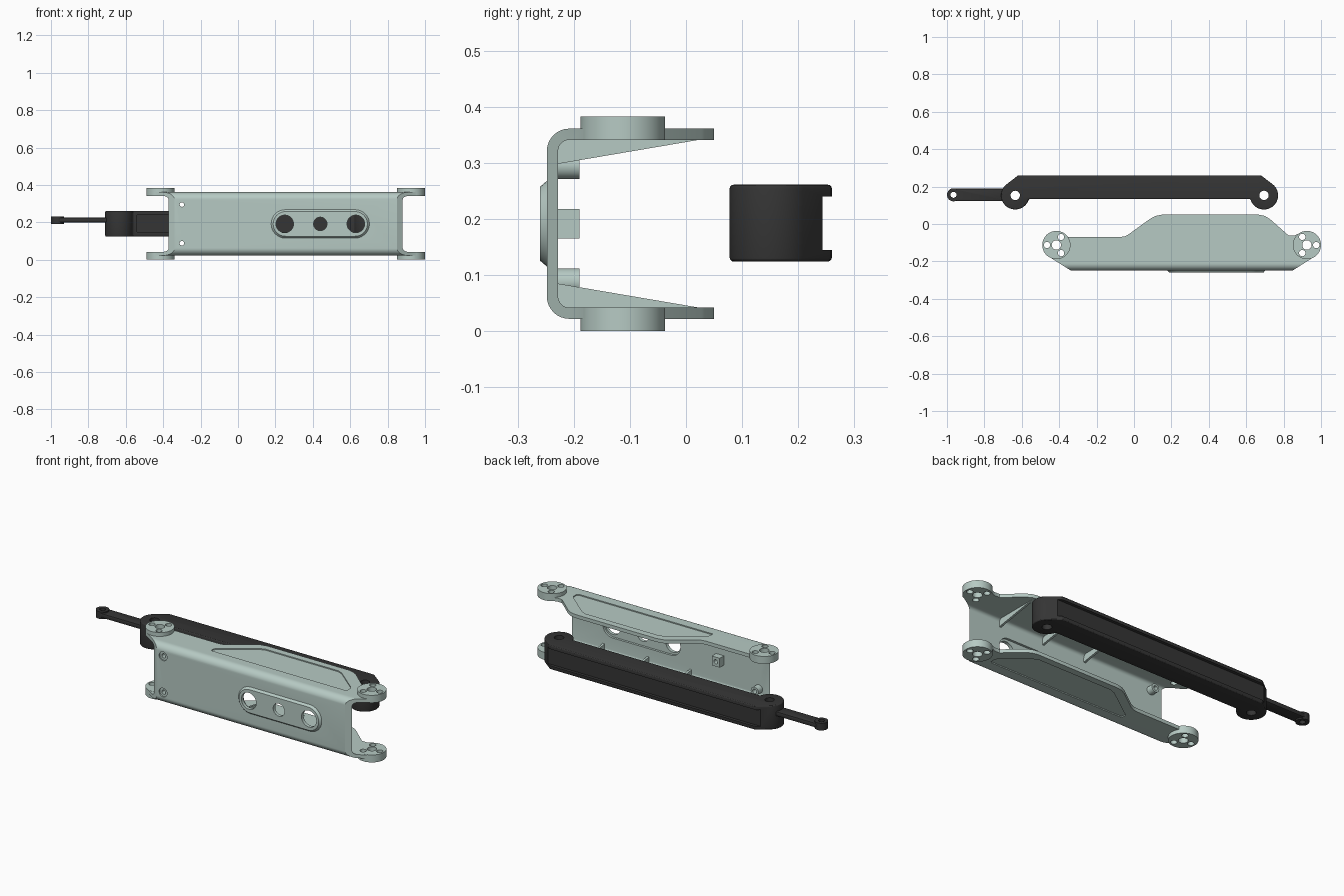
import bpy, bmesh
from math import sin, cos, radians

if "Cube" in bpy.data.objects:
    bpy.data.objects.remove(bpy.data.objects["Cube"])

ZC = 0.1915            # mid height, the model mirrors about this level


def material(name, col):
    m = bpy.data.materials.new(name)
    m.diffuse_color = (*col, 1)
    m.use_nodes = True
    m.node_tree.nodes["Principled BSDF"].inputs["Base Color"].default_value = m.diffuse_color
    return m


GREEN = material("pale_green", (0.47, 0.59, 0.55))
DARK = material("charcoal", (0.035, 0.035, 0.035))


def arc(cx, cy, r, a0, a1, n=16):
    return [(cx + r * cos(radians(a0 + (a1 - a0) * i / n)),
             cy + r * sin(radians(a0 + (a1 - a0) * i / n))) for i in range(n + 1)]


def circle(cx, cy, r, n=32):
    return arc(cx, cy, r, 0, 360, n)[:-1]


def slot(x0, x1, z, r):
    return arc(x1 - r, z, r, -90, 90) + arc(x0 + r, z, r, 90, 270)


def prism(name, pts, a, b, axis='z', mat=None, top=None):
    """Extrude a 2D outline along an axis; 'top' gives a different end outline."""
    put = {'z': lambda u, v, w: (u, v, w), 'y': lambda u, v, w: (u, w, v),
           'x': lambda u, v, w: (w, u, v)}[axis]
    bm = bmesh.new()
    lo = [bm.verts.new(put(*p, a)) for p in pts]
    hi = [bm.verts.new(put(*p, b)) for p in (top or pts)]
    bm.faces.new(lo)
    bm.faces.new(hi)
    for i in range(len(lo)):
        j = (i + 1) % len(lo)
        bm.faces.new((lo[i], lo[j], hi[j], hi[i]))
    bmesh.ops.recalc_face_normals(bm, faces=bm.faces)
    me = bpy.data.meshes.new(name)
    bm.to_mesh(me)
    bm.free()
    ob = bpy.data.objects.new(name, me)
    bpy.context.collection.objects.link(ob)
    if mat:
        me.materials.append(mat)
    return ob


def apply(ob, mod):
    bpy.context.view_layer.objects.active = ob
    bpy.ops.object.modifier_apply(modifier=mod.name)


def boolean(ob, other, op='DIFFERENCE'):
    m = ob.modifiers.new("bool", 'BOOLEAN')
    m.operation, m.object, m.solver = op, other, 'EXACT'
    apply(ob, m)
    bpy.data.objects.remove(other)


def bevel(ob, w, seg=3):
    m = ob.modifiers.new("bevel", 'BEVEL')
    m.width, m.segments, m.limit_method, m.angle_limit = w, seg, 'ANGLE', radians(40)
    apply(ob, m)


def flip(z0, z1, top):
    return (2 * ZC - z1, 2 * ZC - z0) if top else (z0, z1)


# U-channel bracket: folded section trimmed to the plan outline
zl, zh, t = 0.022, 0.361, 0.02
yo, yi, R, r = -0.248, -0.228, 0.04, 0.02
section = ([(0.1, zl)] + arc(yo + R, zl + R, R, 270, 180, 8) + arc(yo + R, zh - R, R, 180, 90, 8)
           + [(0.1, zh), (0.1, zh - t)] + arc(yi + r, zh - t - r, r, 90, 180, 6)
           + arc(yi + r, zl + t + r, r, 180, 270, 6) + [(0.1, zl + t)])
bracket = prism("channel_bracket", section, -0.6, 1.1, 'x', GREEN)
BX, BY, BR = (-0.415, 0.9245), -0.1125, 0.0755
plan = ([(-0.34, -0.26), (0.85, -0.26), (0.85, -0.2475)] + arc(BX[1], BY, 0.074, -58, 125)
        + [(0.855, -0.062), (0.825, -0.06), (0.725, 0.028), (0.70, 0.043), (0.665, 0.05),
           (0.15, 0.05), (0.115, 0.043), (0.085, 0.027), (-0.03, -0.056), (-0.05, -0.066),
           (-0.075, -0.07)] + arc(BX[0], BY, 0.074, 35, 238) + [(-0.34, -0.2475)])
boolean(bracket, prism("trim", plan, -0.1, 0.5), 'INTERSECT')

# raised slot pad on the web, hollow behind
pad = prism("pad", slot(0.17, 0.71, ZC, 0.083), -0.24, -0.26, 'y', GREEN,
            slot(0.188, 0.692, ZC, 0.066))
boolean(bracket, pad, 'UNION')
boolean(bracket, prism("cut", slot(0.195, 0.685, ZC, 0.06), -0.241, -0.2, 'y'))
for x, rad in ((0.25, 0.047), (0.44, 0.036), (0.63, 0.047)):
    boolean(bracket, prism("cut", circle(x, ZC, rad), -0.3, -0.2, 'y'))

# pivot bosses, flange recesses, ribs and screw posts, top and bottom
recess = [(-0.055, -0.163), (0.79, -0.163), (0.80, -0.155), (0.80, -0.125), (0.79, -0.112),
          (0.655, 0.0), (0.625, 0.012), (0.165, 0.012), (0.13, 0.0), (-0.045, -0.125), (-0.058, -0.14)]
for top in (False, True):
    side = "upper" if top else "lower"
    for cx, a0 in zip(BX, (180, 0)):
        boss = prism("boss", circle(cx, BY, BR, 48), *flip(0, 0.0425, top), 'z', GREEN)
        boolean(bracket, boss, 'UNION')
        boolean(bracket, prism("cut", circle(cx, BY, 0.025), *flip(-0.1, 0.1, top)))
        for k in range(3):
            a = radians(a0 + 120 * k)
            c = circle(cx + 0.05 * cos(a), BY + 0.05 * sin(a), 0.017, 20)
            boolean(bracket, prism("cut", c, *flip(-0.1, 0.1, top)))
    boolean(bracket, prism("cut", recess, *flip(-0.1, 0.028, top)))
    for i, x in enumerate((0.13, 0.40, 0.68)):
        rib = [(-0.235, 0.035), (0.035, 0.04), (-0.235, 0.086)]
        if top:
            rib = [(y, 2 * ZC - z) for y, z in rib]
        prism(f"{side}_rib_{i}", rib, x - 0.006, x + 0.006, 'x', GREEN)
    z = flip(0.088, 0.088, top)[0]
    boolean(bracket, prism("post", circle(-0.30, z, 0.024), -0.235, -0.19, 'y', GREEN), 'UNION')
    boolean(bracket, prism("cut", circle(-0.30, z, 0.025), -0.3, -0.241, 'y'))
    boolean(bracket, prism("cut", circle(-0.30, z, 0.012), -0.3, -0.1, 'y'))

# small lug on the inside of the web
lug = prism("web_lug", [(-0.08, 0.165), (-0.03, 0.165), (-0.03, 0.218), (-0.08, 0.218)],
            -0.235, -0.19, 'y', GREEN)
boolean(lug, prism("cut", circle(-0.055, ZC, 0.012, 20), -0.3, -0.1, 'y'))

# dark arm: bossed bar with a groove behind and a pocket in front
AX, AY, AR = (-0.635, 0.695), 0.153, 0.0755
outline = (arc(AX[0], AY, AR, 133, 345, 24) + arc(AX[1], AY, AR, 195, 407, 24)
           + [(0.682, 0.258), (0.665, 0.26), (-0.605, 0.26), (-0.622, 0.258)])
arm = prism("dark_arm", outline, 0.124, 0.261, 'z', DARK)
bevel(arm, 0.007)
box = lambda x0, x1, z0, z1: [(x0, z0), (x1, z0), (x1, z1), (x0, z1)]
boolean(arm, prism("cut", box(-0.8, 0.9, 0.145, 0.24), 0.243, 0.3, 'y'))
boolean(arm, prism("cut", box(-0.54, 0.60, 0.147, 0.238), 0.05, 0.215, 'y'))
for cx in AX:
    boolean(arm, prism("cut", circle(cx, AY, 0.025), 0, 0.5))

# thin link on the arm's left end
link = prism("link_blade", [(-0.955, 0.122), (-0.69, 0.122), (-0.69, 0.19), (-0.955, 0.19)],
             0.199, 0.225, 'z', DARK)
bevel(link, 0.006, 2)
boolean(link, prism("eye", circle(-0.965, 0.156, 0.035), 0.191, 0.232, 'z', DARK), 'UNION')
boolean(link, prism("cut", circle(-0.965, 0.156, 0.016, 24), 0, 0.5))

# smooth the rounded walls, keep edges crisp
bpy.ops.object.select_all(action='DESELECT')
for ob in bpy.data.objects:
    ob.select_set(True)
bpy.context.view_layer.objects.active = bracket
bpy.ops.object.shade_smooth_by_angle(angle=radians(25))
